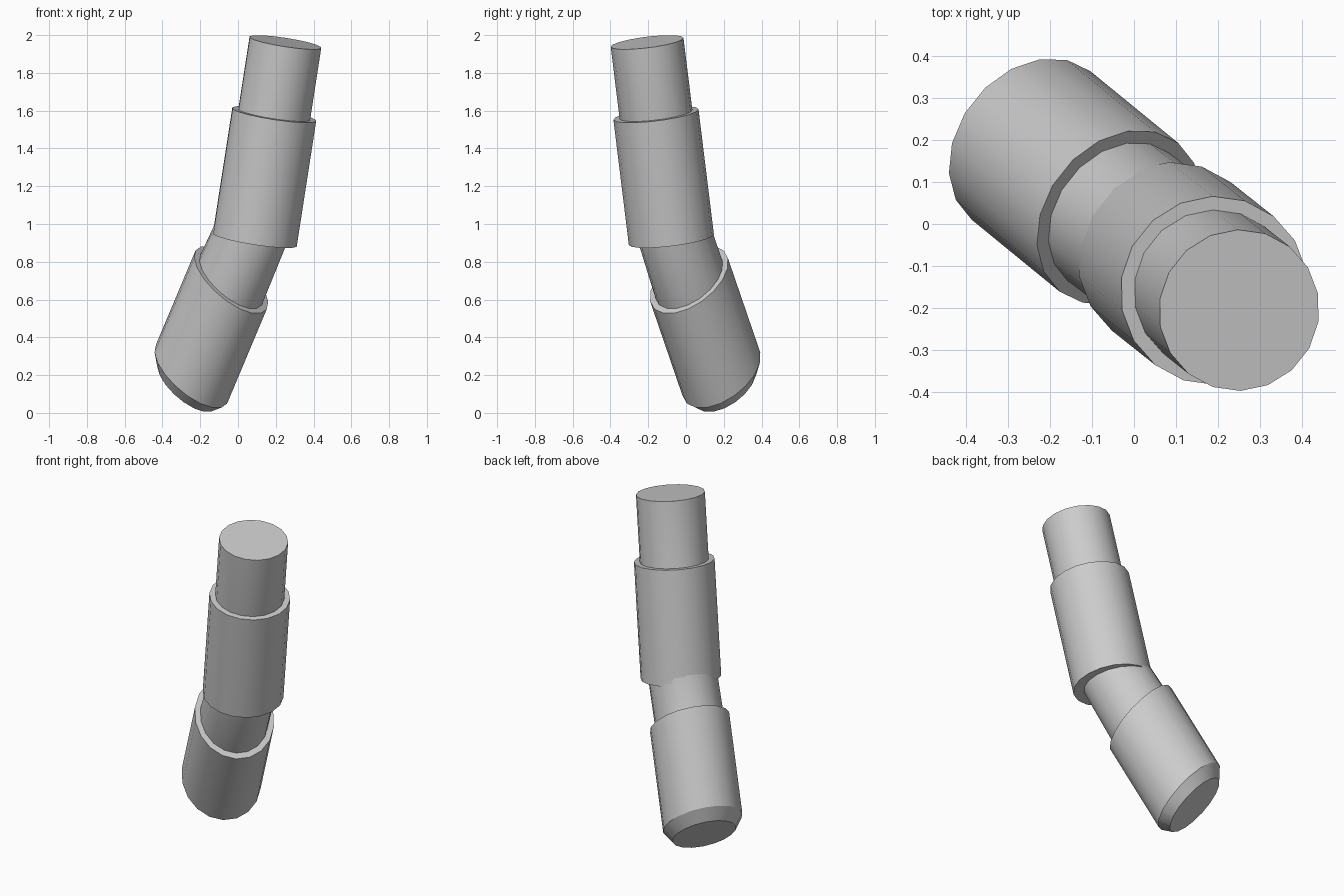
import bpy, math
from mathutils import Vector

SIDES = 18
LEAN = Vector((0.782, -0.623, 0))    # horizontal direction of the lean
SIDE = Vector((0.623, 0.782, 0))

cube = bpy.data.objects.get("Cube")
if cube:
    bpy.data.objects.remove(cube, do_unlink=True)

grey = bpy.data.materials.new("plain_grey")
grey.use_nodes = True
colour = (0.6, 0.6, 0.6, 1)
grey.diffuse_color = colour
grey.node_tree.nodes["Principled BSDF"].inputs["Base Color"].default_value = colour


def ring(centre, along, across, slope):
    """Closed loop on a plane that drops towards the lean direction."""
    points = []
    for i in range(SIDES):
        a = math.tau * (i + 0.5) / SIDES
        u = along * math.cos(a)
        points.append(centre + LEAN * u + SIDE * (across * math.sin(a))
                      - Vector((0, 0, slope * u)))
    return points


def upper_ring(z, radius):
    centre = Vector((0.251, -0.206, 1.962)) + Vector((0.155, -0.123, 1)) * (z - 1.962)
    return ring(centre, radius * 0.981, radius, 0.198)


def lower_ring(z, scale):
    centre = Vector((-0.036, 0.016, 0.705)) + Vector((0.42, -0.343, 1)) * (z - 0.705)
    return ring(centre, 0.174 * scale, 0.227 * scale, 1.03)


def loft(name, rings):
    """Skin the rings into a capped tube."""
    verts = [p for r in rings for p in r]
    faces = [tuple(reversed(range(SIDES))),
             tuple(range(len(verts) - SIDES, len(verts)))]
    for k in range(len(rings) - 1):
        for i in range(SIDES):
            j = (i + 1) % SIDES
            a, b = k * SIDES, (k + 1) * SIDES
            faces.append((a + i, a + j, b + j, b + i))
    mesh = bpy.data.meshes.new(name)
    mesh.from_pydata(verts, [], faces)
    mesh.materials.append(grey)
    obj = bpy.data.objects.new(name, mesh)
    bpy.context.collection.objects.link(obj)
    bpy.ops.object.select_all(action='DESELECT')
    obj.select_set(True)
    bpy.context.view_layer.objects.active = obj
    bpy.ops.object.shade_smooth_by_angle(angle=math.radians(28))
    return obj


# Slanted lower sleeve with a chamfered foot
loft("lower_sleeve", [lower_ring(0.148, 0.8), lower_ring(0.205, 1), lower_ring(0.705, 1)])

# Upper sleeve around the rod
loft("upper_sleeve", [upper_ring(0.917, 0.227), upper_ring(1.58, 0.227)])

# Bent inner rod, mitred at the bend
bend = ring(Vector((0.108, -0.092, 1.04)), 0.185, 0.194, 0.358)
loft("inner_rod", [lower_ring(0.6, 0.86), lower_ring(0.705, 0.86), bend,
                   upper_ring(1.962, 0.194)])
